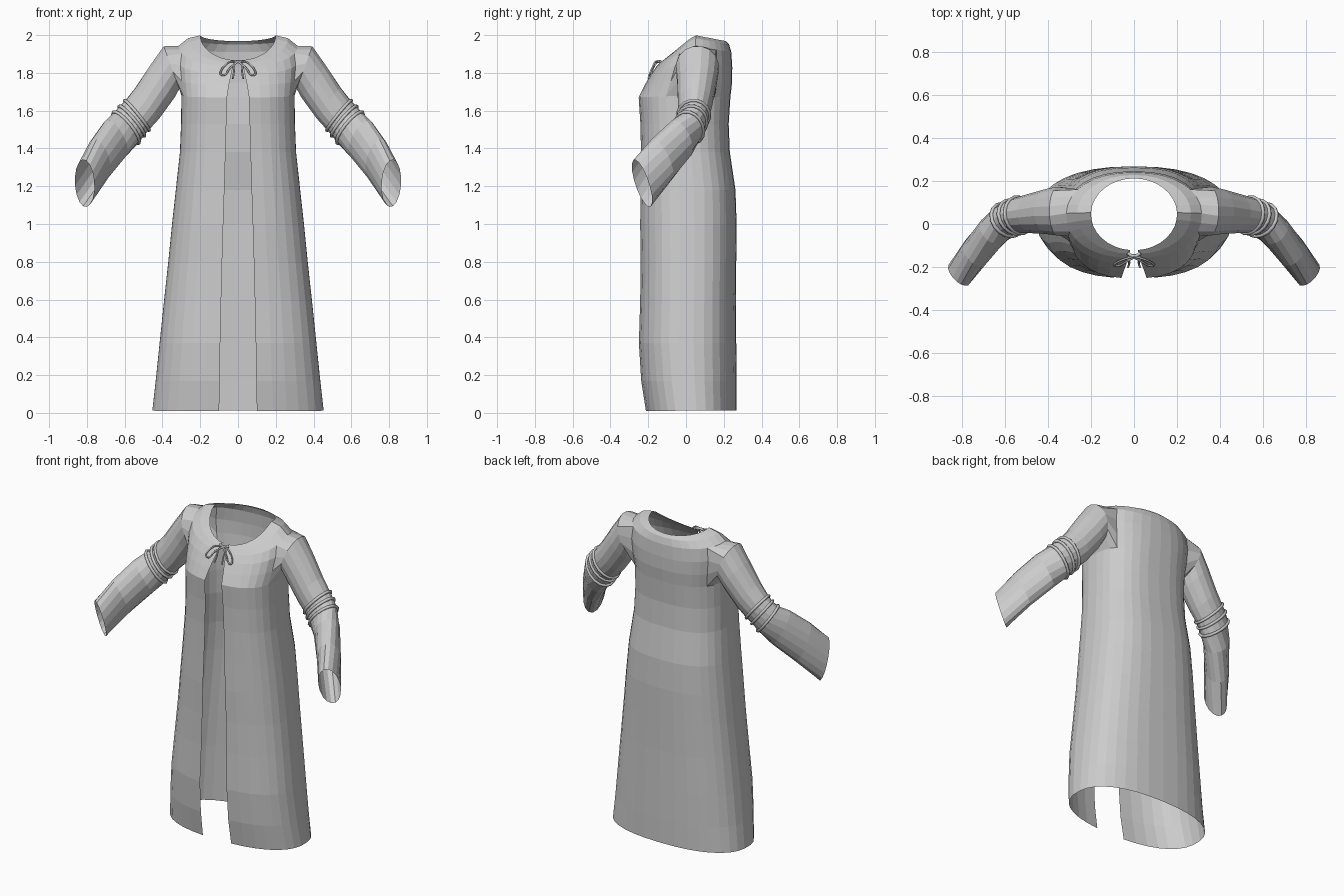
import bpy, bmesh
from math import sin, cos, pi, asin, radians
from mathutils import Vector as V

if "Cube" in bpy.data.objects:
    bpy.data.objects.remove(bpy.data.objects["Cube"])

COLS = 16            # columns from front opening to centre back, one half
ARM = (6, 11)        # armhole columns

# body rows: half width, front y, back y, z front, z side, z back, half opening, squareness
ROWS = [
    (.455, -.215, .268, .010, .012, .012, .100, .85),
    (.437, -.240, .268, .17, .17, .17, .097, .83),
    (.416, -.252, .266, .37, .37, .37, .094, .80),
    (.392, -.245, .264, .60, .60, .60, .089, .80),
    (.370, -.243, .266, .80, .80, .80, .084, .80),
    (.350, -.245, .268, 1.00, 1.00, 1.00, .078, .80),
    (.330, -.242, .262, 1.18, 1.18, 1.18, .072, .78),
    (.308, -.240, .232, 1.38, 1.38, 1.38, .066, .78),
    (.302, -.243, .226, 1.53, 1.53, 1.53, .062, .78),
    (.300, -.252, .235, 1.67, 1.68, 1.67, .058, .78),   # bust seam
    (.312, -.220, .244, 1.735, 1.77, 1.75, .048, .82),
    (.322, -.188, .245, 1.79, 1.87, 1.83, .036, .86),
    (.315, -.160, .240, 1.83, 1.945, 1.91, .028, .92),  # shoulder
    (.265, -.140, .228, 1.852, 1.985, 1.95, .022, .96),
    (.200, -.122, .212, 1.866, 2.00, 1.968, .018, 1.0), # neckline
]
BUST, SHOULDER = 9, 12

# sleeve rings: centre, depth axis, height axis
SLEEVE = [
    ((.352, .060, 1.828), (0, .115, 0), (.042, 0, .115)),
    ((.400, .058, 1.755), (0, .106, 0), (.065, 0, .088)),
    ((.480, .048, 1.640), (.005, .092, 0), (.062, 0, .085)),
    ((.535, .040, 1.575), (.010, .082, 0), (.063, 0, .078)),
    ((.562, .032, 1.545), (.020, .076, 0), (.063, -.004, .078)),
    ((.592, .018, 1.510), (.034, .072, 0), (.060, -.015, .082)),
    ((.650, -.030, 1.450), (.052, .056, 0), (.042, -.035, .100)),
    ((.735, -.130, 1.340), (.055, .046, 0), (.025, -.045, .110)),
    ((.812, -.233, 1.215), (.052, .034, .01), (.002, -.042, .125)),
]


def body_point(row, k):
    hw, yf, yb, zf, zs, zb, slit, p = row
    t0 = asin((slit / hw) ** (1 / p))
    t = t0 + (pi - t0) * k / COLS
    c = abs(cos(t)) ** p * (1 if cos(t) > 0 else -1)
    x = 0 if k == COLS else hw * sin(t) ** p
    return (x, (yf + yb) / 2 - (yb - yf) / 2 * c,
            zs + ((zf if c > 0 else zb) - zs) * abs(c))


def ring_point(ring, a, scale=1):
    c, u, v = map(V, ring)
    return c + (u * cos(a) + v * sin(a)) * scale


def cord(name, points, radius, cyclic=False, smooth=False):
    cu = bpy.data.curves.new(name, 'CURVE')
    cu.dimensions = '3D'
    cu.bevel_depth = radius
    cu.bevel_resolution = 1
    cu.resolution_u = 4
    cu.use_fill_caps = True
    sp = cu.splines.new('NURBS' if smooth else 'POLY')
    sp.points.add(len(points) - 1)
    for p, co in zip(sp.points, points):
        p.co = (*co, 1)
    sp.use_cyclic_u = cyclic
    if smooth:
        sp.order_u = 3
        sp.use_endpoint_u = True
    ob = bpy.data.objects.new(name, cu)
    bpy.context.collection.objects.link(ob)


# robe: half body with an armhole, sleeve grown from the armhole loop
bm = bmesh.new()
grid = [[bm.verts.new(body_point(r, k)) for k in range(COLS + 1)] for r in ROWS]
for r in range(len(ROWS) - 1):
    for k in range(COLS):
        if BUST <= r < SHOULDER and ARM[0] <= k < ARM[1]:
            continue
        bm.faces.new((grid[r][k], grid[r][k + 1], grid[r + 1][k + 1], grid[r + 1][k]))
a, b = ARM
loop = ([grid[BUST][k] for k in range(a, b)] + [grid[r][b] for r in range(BUST, SHOULDER)] +
        [grid[SHOULDER][k] for k in range(b, a, -1)] + [grid[r][a] for r in range(SHOULDER, BUST, -1)])
n = len(loop)
angles = [radians(-90) + (i - (b - a) / 2) * 2 * pi / n for i in range(n)]
for ring in SLEEVE:
    new = [bm.verts.new(ring_point(ring, t)) for t in angles]
    for i in range(n):
        j = (i + 1) % n
        bm.faces.new((loop[i], loop[j], new[j], new[i]))
    loop = new
for v in [v for v in bm.verts if not v.link_faces]:
    bm.verts.remove(v)
bmesh.ops.recalc_face_normals(bm, faces=bm.faces)
me = bpy.data.meshes.new("robe")
bm.to_mesh(me)
bm.free()
robe = bpy.data.objects.new("robe", me)
bpy.context.collection.objects.link(robe)
robe.modifiers.new("Mirror", 'MIRROR').merge_threshold = .002

for side, s in (("right", 1), ("left", -1)):
    def flip(pts):
        return [(p[0] * s, p[1], p[2]) for p in pts]
    # elbow gathers
    for i, ring in enumerate(SLEEVE[3:6]):
        cord(f"elbow_band_{side}_{i + 1}", flip([ring_point(ring, t, 1.03) for t in angles]), .009, True)
    # bow loop and hanging end
    cord(f"bow_loop_{side}", flip([(0, -.150, 1.858), (.04, -.160, 1.868), (.085, -.180, 1.825), (.098, -.195, 1.79),
                                   (.065, -.195, 1.785), (.045, -.180, 1.83), (0, -.155, 1.858)]), .005, smooth=True)
    cord(f"bow_tail_{side}", flip([(0, -.152, 1.858), (.03, -.165, 1.845), (.018, -.180, 1.81),
                                   (.028, -.200, 1.77)]), .005, smooth=True)
cord("bow_knot", [(-.03, -.135, 1.862), (-.012, -.148, 1.86), (.012, -.148, 1.86), (.03, -.135, 1.862)], .008)
